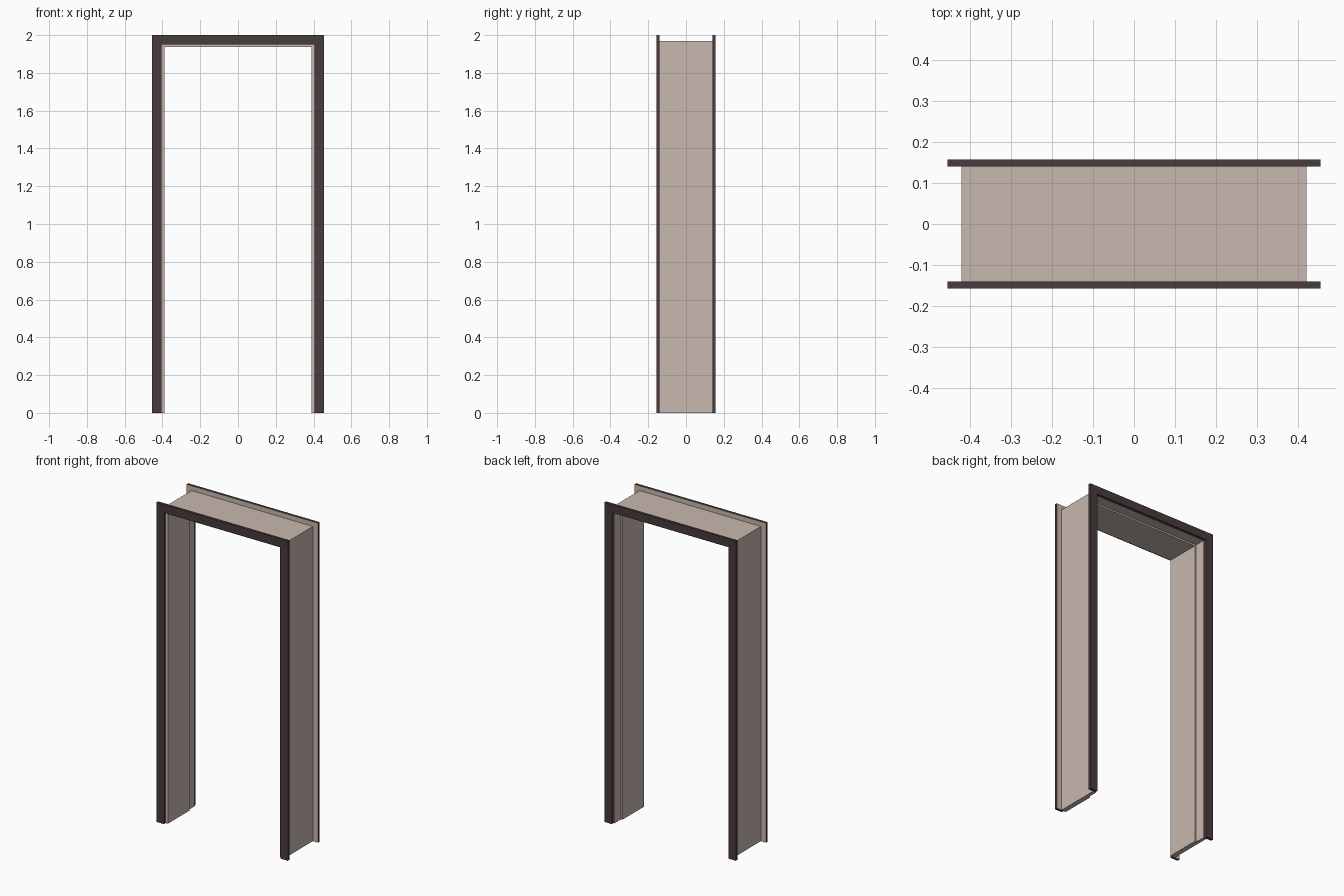
import bpy, bmesh

if "Cube" in bpy.data.objects:
    bpy.data.objects.remove(bpy.data.objects["Cube"])


def material(name, color):
    m = bpy.data.materials.new(name)
    m.diffuse_color = (*color, 1)
    m.use_nodes = True
    m.node_tree.nodes["Principled BSDF"].inputs["Base Color"].default_value = m.diffuse_color
    return m


DARK = material("dark_wood", (0.065, 0.045, 0.045))
PALE = material("pale_wood", (0.58, 0.48, 0.43))


def door_sweep(name, half_w, height, profile, mats):
    """Sweep a closed profile of (y, inset) points up, across and down an opening."""
    bm = bmesh.new()
    rings = []
    for side, top in ((-1, 0), (-1, 1), (1, 1), (1, 0)):
        rings.append([bm.verts.new((side * (half_w - o), y, top * (height - o)))
                      for y, o in profile])
    n = len(profile)
    for a, b in zip(rings, rings[1:]):
        for i in range(n):
            j = (i + 1) % n
            bm.faces.new((a[i], a[j], b[j], b[i]))
    bm.faces.new(rings[0])
    bm.faces.new(rings[-1][::-1])
    bmesh.ops.recalc_face_normals(bm, faces=bm.faces[:])
    mesh = bpy.data.meshes.new(name)
    bm.to_mesh(mesh)
    bm.free()
    for m in mats:
        mesh.materials.append(m)
    obj = bpy.data.objects.new(name, mesh)
    bpy.context.collection.objects.link(obj)
    return obj


# Lining of the opening, with a shallow door rebate towards the back
door_sweep("door_lining", 0.42, 1.97,
           [(-0.14, 0), (0.14, 0), (0.14, 0.022), (0.075, 0.022),
            (0.075, 0.032), (-0.14, 0.032)], [PALE])

# Dark casings front and back, pale on the face turned to the wall
for name, s in (("front_casing", -1), ("back_casing", 1)):
    casing = door_sweep(name, 0.455, 2.0,
                        [(s * 0.14, 0), (s * 0.157, 0),
                         (s * 0.157, 0.051), (s * 0.14, 0.051)], [DARK, PALE])
    for p in casing.data.polygons:
        if p.normal.y * s < -0.9:
            p.material_index = 1
